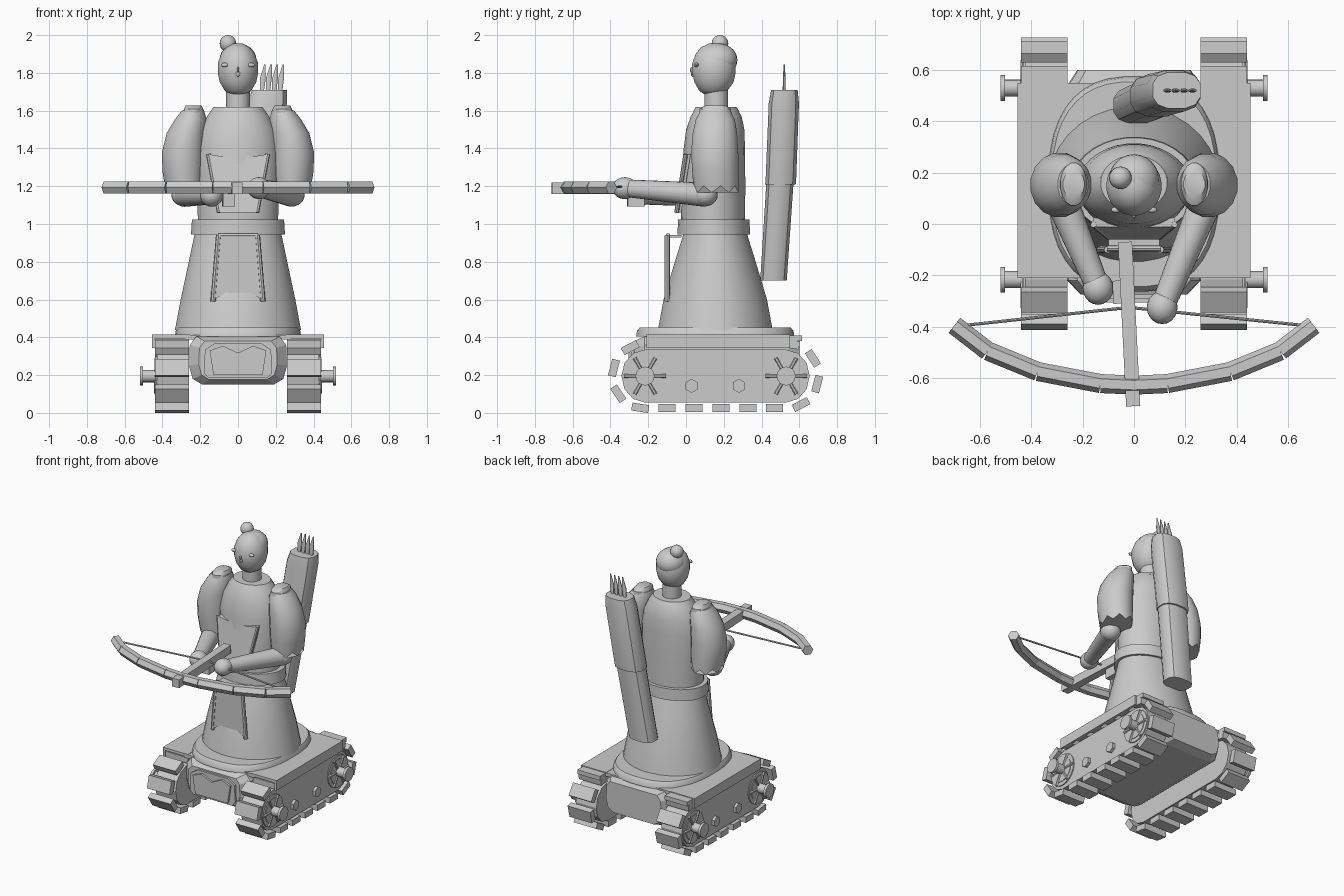
import bpy, bmesh, math
from mathutils import Vector, Matrix

cube = bpy.data.objects.get("Cube")
if cube:
    bpy.data.objects.remove(cube, do_unlink=True)

grey = bpy.data.materials.new("plain grey")
grey.use_nodes = True
grey.diffuse_color = (0.6, 0.6, 0.6, 1)
grey.node_tree.nodes["Principled BSDF"].inputs["Base Color"].default_value = (0.6, 0.6, 0.6, 1)
smooth_parts = []


def finish(name, bm, smooth=False):
    bmesh.ops.recalc_face_normals(bm, faces=bm.faces[:])
    mesh = bpy.data.meshes.new(name)
    bm.to_mesh(mesh)
    bm.free()
    mesh.materials.append(grey)
    ob = bpy.data.objects.new(name, mesh)
    bpy.context.scene.collection.objects.link(ob)
    if smooth:
        smooth_parts.append(ob)
    return ob


def skin(name, rings, smooth=False):
    """Join equal rings of points into a closed skin."""
    bm = bmesh.new()
    rows = [[bm.verts.new(p) for p in ring] for ring in rings]
    n = len(rows[0])
    for a, b in zip(rows, rows[1:]):
        for i in range(n):
            j = (i + 1) % n
            bm.faces.new((a[i], a[j], b[j], b[i]))
    bm.faces.new(rows[0])
    bm.faces.new(rows[-1])
    return finish(name, bm, smooth)


def loft(name, rows, n=32, smooth=True, power=1.0, jag=0.0):
    """Stack ovals (z, cx, cy, rx, ry); jag cuts a zigzag hem in the first."""
    def bend(v):
        return math.copysign(abs(v) ** power, v)
    rings = []
    for k, (z, cx, cy, rx, ry) in enumerate(rows):
        ring = []
        for i in range(n):
            a = 2 * math.pi * (i + 0.5) / n
            dz = jag * (-1) ** i if k == 0 else 0
            ring.append((cx + rx * bend(math.cos(a)), cy + ry * bend(math.sin(a)), z + dz))
        rings.append(ring)
    return skin(name, rings, smooth)


def prism(name, outline, y0, y1):
    """Extrude an (x, z) outline along y."""
    return skin(name, [[(x, y, z) for x, z in outline] for y in (y0, y1)])


def rod(name, p, q, r1, r2=None, n=16, twist=0.0, smooth=True):
    p, q = Vector(p), Vector(q)
    d = q - p
    bm = bmesh.new()
    bmesh.ops.create_cone(bm, cap_ends=True, segments=n, radius1=r1,
                          radius2=r1 if r2 is None else r2, depth=d.length)
    turn = d.to_track_quat('Z', 'Y').to_matrix().to_4x4()
    bm.transform(Matrix.Translation((p + q) / 2) @ turn @ Matrix.Rotation(twist, 4, 'Z'))
    return finish(name, bm, smooth)


def ball(name, c, r, n=20):
    bm = bmesh.new()
    bmesh.ops.create_uvsphere(bm, u_segments=n, v_segments=n // 2 + 2, radius=1)
    bm.transform(Matrix.Translation(c) @ Matrix.Diagonal((*r, 1)))
    return finish(name, bm, True)


def box(name, c, size, rot=None):
    bm = bmesh.new()
    bmesh.ops.create_cube(bm, size=1)
    bm.transform(Matrix.Translation(c) @ (rot or Matrix()) @ Matrix.Diagonal((*size, 1)))
    return finish(name, bm)


def mirrored(half):
    """Complete a right-hand (x, z) outline to both sides."""
    return half + [(-x, z) for x, z in reversed(half) if x > 0]


# Tracks on both sides
FRONT, BACK, AXLE, LOOP = -0.217, 0.53, 0.195, 0.17
span = BACK - FRONT
perimeter = 2 * span + 2 * math.pi * LOOP


def track_point(s):
    """Position and tilt on the tread loop, starting at the bottom front."""
    s %= perimeter
    arc = math.pi * LOOP
    if s < span:
        return FRONT + s, AXLE - LOOP, 0
    if s < span + arc:
        a = (s - span) / LOOP
        return BACK + LOOP * math.sin(a), AXLE - LOOP * math.cos(a), a
    if s < 2 * span + arc:
        return BACK - (s - span - arc), AXLE + LOOP, math.pi
    a = (s - 2 * span - arc) / LOOP
    return FRONT - LOOP * math.sin(a), AXLE + LOOP * math.cos(a), math.pi + a


for side, label in ((1, "left"), (-1, "right")):
    def X(x):
        return side * x
    for i in range(18):
        y, z, a = track_point(0.117 + i * perimeter / 18)
        box(f"{label}_tread_plate", (X(0.35), y, z), (0.18, 0.09, 0.042), Matrix.Rotation(a, 4, 'X'))
    ends = []
    for yc, start in ((BACK, -math.pi / 2), (FRONT, math.pi / 2)):
        for k in range(7):
            a = start + k * math.pi / 6
            ends.append((yc + 0.125 * math.cos(a), AXLE + 0.14 * math.sin(a)))
    skin(f"{label}_track_body", [[(X(x), y, z) for y, z in ends] for x in (0.26, 0.425)])
    for y in (FRONT, BACK):
        rod(f"{label}_wheel", (X(0.41), y, AXLE), (X(0.432), y, AXLE), 0.115, n=20)
        rod(f"{label}_wheel_face", (X(0.43), y, AXLE), (X(0.436), y, AXLE), 0.088, n=20)
        for k in range(6):
            a = k * math.pi / 3
            rod(f"{label}_wheel_spoke", (X(0.434), y, AXLE),
                (X(0.434), y + 0.11 * math.cos(a), AXLE + 0.11 * math.sin(a)), 0.01, n=6)
        rod(f"{label}_axle", (X(0.42), y, AXLE), (X(0.505), y, AXLE), 0.033)
        rod(f"{label}_axle_cap", (X(0.502), y, AXLE), (X(0.52), y, AXLE), 0.05)
    for y in (0.03, 0.28):
        rod(f"{label}_hex_bolt", (X(0.42), y, 0.143), (X(0.445), y, 0.143), 0.037, n=6, smooth=False)
    box(f"{label}_fender", (X(0.355), 0.17, 0.405), (0.2, 0.76, 0.02))
    box(f"{label}_fender_lip", (X(0.447), 0.17, 0.378), (0.016, 0.76, 0.07))
    box(f"{label}_fender_end", (X(0.35), 0.58, 0.395), (0.18, 0.07, 0.03))

# Hull between the tracks
hull = mirrored([(0.19, 0.15), (0.24, 0.18), (0.26, 0.25), (0.255, 0.36), (0.22, 0.405)])
rings = []
for y, f in ((-0.275, 0.8), (-0.22, 1), (0.54, 1), (0.6, 0.85)):
    rings.append([(x * f, y, 0.28 + (z - 0.28) * f) for x, z in hull])
skin("hull", rings)
box("deck", (0, 0.17, 0.40), (0.56, 0.76, 0.025))
prism("nose_panel", mirrored([(0.155, 0.185), (0.18, 0.21), (0.175, 0.335), (0.12, 0.37)]), -0.29, -0.26)
prism("nose_crest", mirrored([(0.13, 0.2), (0.15, 0.33), (0.08, 0.355), (0, 0.318)]), -0.305, -0.28)

# Skirt, belt and torso
C = 0.155
loft("skirt_platform", [(0.405, 0, C, 0.335, 0.42), (0.435, 0, C, 0.33, 0.415),
                        (0.452, 0, C, 0.32, 0.40)], 40, power=0.8)
loft("skirt", [(0.44, 0, C, 0.335, 0.305), (0.6, 0, C, 0.305, 0.275), (0.8, 0, C, 0.262, 0.215),
               (0.96, 0, C, 0.228, 0.165)])
loft("belt", [(0.945, 0, 0.147, 0.25, 0.193), (1.025, 0, 0.147, 0.245, 0.19)])
loft("torso", [(1.0, 0, 0.143, 0.213, 0.17), (1.2, 0, 0.143, 0.218, 0.172), (1.4, 0, 0.15, 0.22, 0.163),
               (1.5, 0, C, 0.2, 0.155), (1.57, 0, 0.16, 0.165, 0.135), (1.612, 0, 0.16, 0.135, 0.11)])
loft("collar", [(1.595, 0, 0.16, 0.145, 0.123), (1.62, 0, 0.16, 0.13, 0.108)])

# Front flap with raised edges
prism("skirt_flap", mirrored([(0.125, 0.6), (0.1, 0.935), (0, 0.935)][:2])[:2]
      + [(-0.1, 0.935), (-0.125, 0.6), (-0.06, 0.64), (0, 0.615), (0.06, 0.64)], -0.108, -0.088)
for s in (-1, 1):
    rod("flap_edge", (s * 0.132, -0.1, 0.59), (s * 0.103, -0.1, 0.94), 0.014, n=8)
rod("flap_top_edge", (-0.105, -0.095, 0.94), (0.105, -0.095, 0.94), 0.012, n=8)
box("flap_hanger", (0, -0.06, 0.935), (0.2, 0.07, 0.015))

# Chest plate leaning on the torso
chest = mirrored([(0.1, 1.06), (0.145, 1.28), (0.158, 1.37), (0.07, 1.355), (0, 1.37)])
skin("chest_plate", [[(x, d - 0.06 + (z - 1.06) * 0.16, z) for x, z in chest] for d in (0, 0.035)])
for s in (-1, 1):
    rod("chest_plate_edge", (s * 0.1, -0.05, 1.06), (s * 0.158, -0.002, 1.37), 0.012, n=8)

# Neck, head and face
rod("neck", (0, 0.16, 1.56), (0, 0.16, 1.76), 0.063, n=24)
loft("head", [(1.685, 0, 0.145, 0.04, 0.045), (1.705, 0, 0.145, 0.07, 0.075), (1.75, 0, 0.148, 0.097, 0.104),
              (1.80, 0, 0.148, 0.108, 0.116), (1.85, 0, 0.148, 0.108, 0.116), (1.90, 0, 0.15, 0.09, 0.1),
              (1.935, 0, 0.15, 0.062, 0.072), (1.955, 0, 0.15, 0.025, 0.03)], 24)
ball("hair", (0, 0.172, 1.868), (0.098, 0.1, 0.088), 24)
ball("hair_bun", (-0.053, 0.18, 1.955), (0.044, 0.044, 0.045))
for s in (-1, 1):
    ball("eye", (s * 0.07, 0.055, 1.842), (0.02, 0.012, 0.012), 10)
ball("nose", (0, 0.032, 1.815), (0.007, 0.012, 0.016), 10)
ball("mouth", (0, 0.035, 1.795), (0.012, 0.01, 0.016), 10)

# Arms reaching for the crossbow
for s, hand in ((1, (0.11, -0.325, 1.19)), (-1, (-0.14, -0.25, 1.15))):
    label = "left" if s > 0 else "right"
    loft(f"{label}_sleeve", [(1.185, s * 0.285, 0.16, 0.1, 0.12), (1.28, s * 0.29, 0.155, 0.112, 0.125),
                             (1.38, s * 0.29, 0.152, 0.115, 0.127), (1.48, s * 0.275, 0.153, 0.105, 0.12),
                             (1.555, s * 0.25, C, 0.085, 0.105), (1.60, s * 0.238, C, 0.06, 0.08)],
         16, jag=0.018)
    loft(f"{label}_shoulder_cap", [(1.54, s * 0.24, C, 0.058, 0.09), (1.61, s * 0.235, C, 0.052, 0.085),
                                   (1.627, s * 0.235, C, 0.042, 0.055)], 16)
    elbow = (s * 0.285, 0.1, 1.155)
    ball(f"{label}_elbow", elbow, (0.068, 0.068, 0.062))
    rod(f"{label}_forearm", elbow, hand, 0.064, 0.046, n=20)
    ball(f"{label}_hand", hand, (0.06, 0.065, 0.058))

# Crossbow
butt, tip = Vector((-0.035, -0.07, 1.19)), Vector((-0.003, -0.71, 1.19))
lean = Matrix.Rotation(math.atan2(tip.x - butt.x, butt.y - tip.y), 4, 'Z')
box("crossbow_stock", (butt + tip) / 2, (0.055, (tip - butt).length, 0.06), lean)
box("crossbow_grip", (-0.05, -0.265, 1.135), (0.065, 0.09, 0.085), lean)
half_bow = [(0.0, -0.628), (0.13, -0.622), (0.375, -0.575), (0.57, -0.495), (0.70, -0.395)]
for s in (-1, 1):
    for a, b in zip(half_bow, half_bow[1:]):
        rod("bow_segment", (s * a[0], a[1], 1.193), (s * b[0], b[1], 1.193), 0.037, n=6,
            twist=math.pi / 6, smooth=False)
    rod("bow_string", (s * 0.66, -0.395, 1.193), (-0.02, -0.325, 1.2), 0.006, n=8)

# Quiver leaning across the back, with arrow feathers
loft("quiver_lower", [(0.70, 0.015, 0.463, 0.098, 0.072), (1.23, 0.092, 0.498, 0.1, 0.074)], 12, power=0.75)
loft("quiver_upper", [(1.21, 0.09, 0.5, 0.107, 0.083), (1.25, 0.095, 0.503, 0.108, 0.083),
                      (1.64, 0.155, 0.518, 0.107, 0.082), (1.71, 0.166, 0.521, 0.095, 0.072)], 12, power=0.75)
for x in (0.125, 0.157, 0.19, 0.222):
    loft("arrow_feather", [(1.68, x, 0.52, 0.01, 0.009), (1.77, x + 0.006, 0.52, 0.017, 0.008),
                           (1.845, x + 0.018, 0.52, 0.004, 0.003)], 8)

# Rounded parts are smooth, with edges kept sharp
bpy.ops.object.select_all(action='DESELECT')
for ob in smooth_parts:
    ob.select_set(True)
bpy.context.view_layer.objects.active = smooth_parts[0]
bpy.ops.object.shade_smooth_by_angle(angle=math.radians(35))
